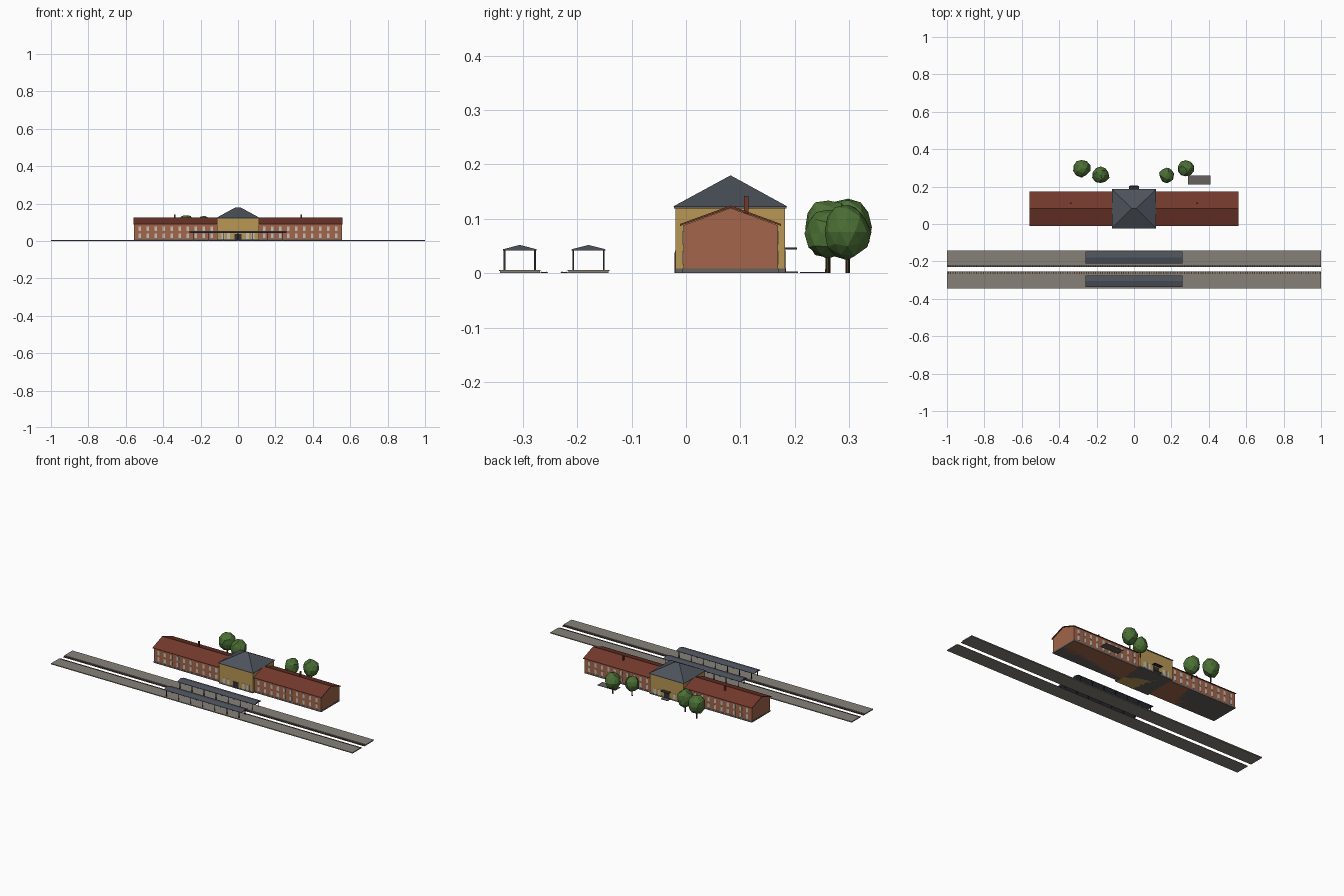
import bpy, bmesh, math, random
from mathutils import Vector, Matrix

if "Cube" in bpy.data.objects:
    bpy.data.objects.remove(bpy.data.objects["Cube"])

random.seed(4)


def mat(name, r, g, b):
    m = bpy.data.materials.new(name)
    m.diffuse_color = (r, g, b, 1)
    m.use_nodes = True
    m.node_tree.nodes["Principled BSDF"].inputs["Base Color"].default_value = m.diffuse_color
    return m


BRICK = mat("brick", 0.36, 0.13, 0.07)
OCHRE = mat("ochre_render", 0.48, 0.31, 0.09)
TILE = mat("red_tile", 0.17, 0.04, 0.025)
SLATE = mat("slate", 0.075, 0.085, 0.105)
PALE = mat("pale_glass", 0.55, 0.53, 0.46)
STONE = mat("plinth_stone", 0.13, 0.12, 0.11)
PAVE = mat("paving", 0.24, 0.22, 0.19)
DARK = mat("dark_metal", 0.03, 0.03, 0.035)
WOOD = mat("bark", 0.07, 0.04, 0.02)
LEAF = mat("leaf", 0.07, 0.16, 0.035)


def finish(name, bm, material):
    bmesh.ops.recalc_face_normals(bm, faces=bm.faces)
    me = bpy.data.meshes.new(name)
    bm.to_mesh(me)
    bm.free()
    me.materials.append(material)
    ob = bpy.data.objects.new(name, me)
    bpy.context.collection.objects.link(ob)
    return ob


def boxes(name, spans, material):
    """One mesh from boxes given as (x0, x1, y0, y1, z0, z1)."""
    bm = bmesh.new()
    for x0, x1, y0, y1, z0, z1 in spans:
        c = Vector((x0 + x1, y0 + y1, z0 + z1)) / 2
        m = Matrix.Translation(c) @ Matrix.Diagonal((x1 - x0, y1 - y0, z1 - z0, 1))
        bmesh.ops.create_cube(bm, size=1, matrix=m)
    return finish(name, bm, material)


def extrude_x(name, profile, x0, x1, material):
    """Extrude a closed (y, z) profile along x."""
    bm = bmesh.new()
    f = bm.faces.new([bm.verts.new((x0, y, z)) for y, z in profile])
    r = bmesh.ops.extrude_face_region(bm, geom=[f])
    vs = [v for v in r["geom"] if isinstance(v, bmesh.types.BMVert)]
    bmesh.ops.translate(bm, verts=vs, vec=(x1 - x0, 0, 0))
    return finish(name, bm, material)


YC = 0.082
Y0, Y1 = -0.005, 0.169

# Side wings: gabled walls, tiled roof, plinth, windows, chimney
for side, s in (("left", -1), ("right", 1)):
    xa, xb = sorted((s * 0.108, s * 0.555))
    ra, rb = sorted((s * 0.108, s * 0.56))
    extrude_x(side + "_wing_walls",
              [(Y0, 0), (Y1, 0), (Y1, 0.088), (YC, 0.120), (Y0, 0.088)], xa, xb, BRICK)
    extrude_x(side + "_wing_roof",
              [(Y0 - 0.006, 0.087), (YC, 0.1205), (Y1 + 0.006, 0.087),
               (Y1 + 0.006, 0.0905), (YC, 0.1245), (Y0 - 0.006, 0.0905)], ra, rb, TILE)
    boxes(side + "_wing_plinth",
          [(xa - 0.001, xb + 0.001, Y0 - 0.001, Y1 + 0.001, 0, 0.009)], STONE)
    wins = []
    for i in range(10):
        x = s * (0.14 + i * 0.0427)
        for y in (Y0, Y1):
            wins.append((x - 0.007, x + 0.007, y - 0.0012, y + 0.0012, 0.016, 0.041))
            wins.append((x - 0.007, x + 0.007, y - 0.0012, y + 0.0012, 0.053, 0.078))
    boxes(side + "_wing_windows", wins, PALE)
    x = s * 0.337
    boxes(side + "_chimney", [(x - 0.004, x + 0.004, 0.107, 0.115, 0.105, 0.142)], TILE)

# Central hall with plinth, openings and hipped slate roof
HX, HY0, HY1 = 0.112, -0.019, 0.182
boxes("hall_walls", [(-HX, HX, HY0, HY1, 0, 0.122)], OCHRE)
boxes("hall_plinth", [(-HX - 0.001, HX + 0.001, HY0 - 0.001, HY1 + 0.001, 0, 0.009)], STONE)
boxes("hall_cornice", [(-HX - 0.003, HX + 0.003, HY0 - 0.003, HY1 + 0.003, 0.119, 0.123)], STONE)
openings = []
for x in (-0.08, -0.05, 0.05, 0.08):
    for y in (HY0, HY1):
        openings.append((x - 0.008, x + 0.008, y - 0.0015, y + 0.0015, 0.009, 0.042))
boxes("hall_windows", openings, PALE)
boxes("hall_doors", [(-0.018, 0.018, y - 0.002, y + 0.002, 0, 0.038) for y in (HY0, HY1)], DARK)

bm = bmesh.new()
ex, ey0, ey1 = 0.117, -0.023, 0.186
base = [bm.verts.new((x, y, 0.123)) for x, y in
        ((-ex, ey0), (ex, ey0), (ex, ey1), (-ex, ey1))]
ra, rb = bm.verts.new((-0.012, YC, 0.18)), bm.verts.new((0.012, YC, 0.18))
a, b, c, d = base
for f in ((a, b, rb, ra), (b, c, rb), (c, d, ra, rb), (d, a, ra), (d, c, b, a)):
    bm.faces.new(f)
finish("hall_roof", bm, SLATE)

# Rear entrance canopy, step and paved bay
boxes("entrance_canopy", [(-0.027, 0.027, 0.181, 0.204, 0.044, 0.047)], DARK)
boxes("entrance_step", [(-0.022, 0.022, 0.181, 0.206, 0, 0.003)], STONE)
boxes("paved_bay", [(0.288, 0.408, 0.21, 0.258, 0, 0.002)], STONE)

# Platforms mirrored about the track centre line, each with canopy and track
YT = -0.2425
for side, s in (("near", -1), ("far", 1)):
    def span(x0, x1, a, b, z0, z1):
        ya, yb = sorted((YT + s * a, YT + s * b))
        return (x0, x1, ya, yb, z0, z1)

    boxes(side + "_platform", [span(-1, 1, 0.026, 0.100, 0, 0.004)], PAVE)
    boxes(side + "_platform_coping", [span(-1, 1, 0.025, 0.1015, 0.004, 0.006)], PAVE)
    boxes(side + "_ballast", [span(-1, 1, 0.0115, 0.026, 0, 0.0012)], PAVE)
    boxes(side + "_sleepers",
          [span(-0.995 + i * 0.0125, -0.990 + i * 0.0125, 0.0125, 0.0245, 0.001, 0.002)
           for i in range(160)], WOOD)
    boxes(side + "_rails",
          [span(-1, 1, a - 0.0006, a + 0.0006, 0.002, 0.0032) for a in (0.0145, 0.0225)], DARK)
    mid = YT + s * 0.0632
    extrude_x(side + "_canopy_roof",
              [(mid - 0.031, 0.042), (mid + 0.031, 0.042), (mid + 0.031, 0.044),
               (mid, 0.052), (mid - 0.031, 0.044)], -0.258, 0.258, SLATE)
    posts = []
    for i in range(7):
        x = -0.24 + i * 0.08
        for y in (mid - 0.028, mid + 0.028):
            posts.append((x - 0.0015, x + 0.0015, y - 0.0015, y + 0.0015, 0.005, 0.043))
    boxes(side + "_canopy_posts", posts, DARK)

# Low-poly trees: tapered trunk and faceted crown
for i, (x, y, r, zc) in enumerate(((-0.28, 0.298, 0.047, 0.085), (-0.178, 0.262, 0.046, 0.082),
                                   (0.176, 0.260, 0.041, 0.073), (0.277, 0.297, 0.043, 0.076))):
    bm = bmesh.new()
    bmesh.ops.create_cone(bm, cap_ends=True, segments=6, radius1=0.004, radius2=0.003, depth=zc,
                          matrix=Matrix.Translation((x, y, zc / 2)))
    finish(f"tree_trunk_{i + 1}", bm, WOOD)
    bm = bmesh.new()
    bmesh.ops.create_icosphere(bm, subdivisions=2, radius=r)
    for v in bm.verts:
        v.co *= random.uniform(0.92, 1.08)
        v.co.z *= 1.15
    bmesh.ops.translate(bm, verts=bm.verts, vec=(x, y, zc))
    finish(f"tree_crown_{i + 1}", bm, LEAF)
